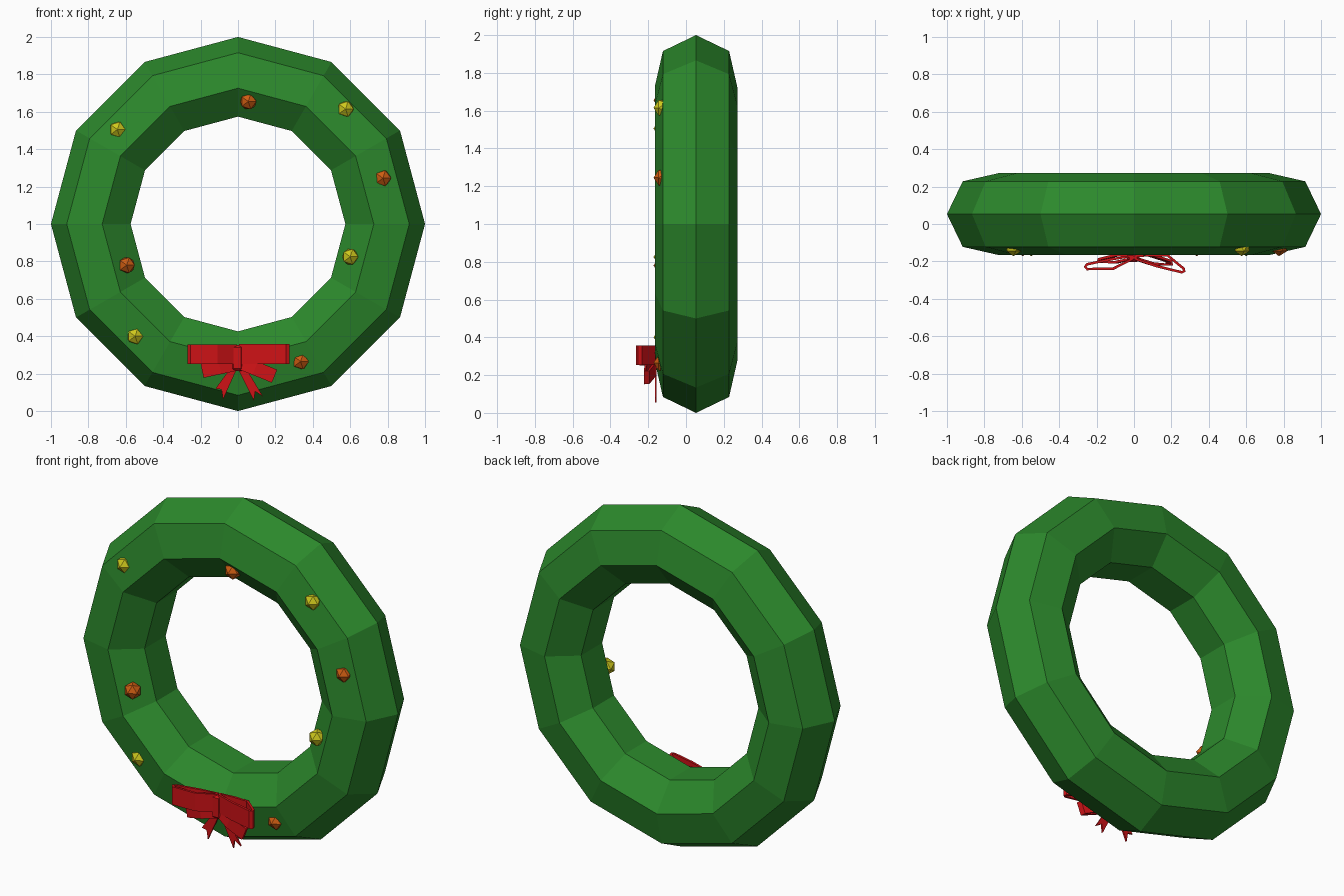
import bpy, bmesh, math
from mathutils import Matrix, Vector

if "Cube" in bpy.data.objects:
    bpy.data.objects.remove(bpy.data.objects["Cube"])


def material(name, rgb):
    m = bpy.data.materials.new(name)
    m.diffuse_color = (*rgb, 1)
    m.use_nodes = True
    m.node_tree.nodes["Principled BSDF"].inputs["Base Color"].default_value = m.diffuse_color
    return m


GREEN = material("green", (0.025, 0.25, 0.025))
RED = material("red", (0.62, 0.006, 0.008))
YELLOW = material("yellow", (0.62, 0.58, 0.012))
ORANGE = material("orange", (0.62, 0.11, 0.006))


def add_object(name, bm, mat, thickness=0):
    bmesh.ops.recalc_face_normals(bm, faces=bm.faces)
    mesh = bpy.data.meshes.new(name)
    bm.to_mesh(mesh)
    bm.free()
    mesh.materials.append(mat)
    ob = bpy.data.objects.new(name, mesh)
    bpy.context.collection.objects.link(ob)
    if thickness:
        mod = ob.modifiers.new("thickness", 'SOLIDIFY')
        mod.thickness = thickness
        mod.offset = 0
    return ob


# Wreath ring: 12 segments around, 7-sided section
bpy.ops.mesh.primitive_torus_add(major_segments=12, minor_segments=7,
                                 major_radius=0.776, minor_radius=0.224,
                                 location=(0, 0.053, 1.0),
                                 rotation=(math.pi / 2, 0, 0))
ring = bpy.context.object
ring.name = "wreath_ring"
ring.data.materials.append(GREEN)

# Berries: low-poly balls half sunk into the front
berries = {
    "yellow_berry": (YELLOW, [(-0.645, 1.505), (0.575, 1.615), (0.60, 0.825), (-0.55, 0.40)]),
    "orange_berry": (ORANGE, [(0.055, 1.655), (0.775, 1.245), (-0.595, 0.78), (0.335, 0.265)]),
}
for name, (mat, spots) in berries.items():
    for x, z in spots:
        bpy.ops.mesh.primitive_ico_sphere_add(subdivisions=1, radius=0.048,
                                              location=(x, -0.124, z),
                                              rotation=(math.pi / 2, 0, 0))
        ob = bpy.context.object
        ob.name = name
        ob.data.materials.append(mat)


# Bow loops: closed ribbon seen from above, swept vertically, tilted about the knot
def ribbon_loop(name, path, z, height, tilt):
    bm = bmesh.new()
    rows = [[bm.verts.new((x, y, z + s * height / 2)) for x, y in path] for s in (-1, 1)]
    n = len(path)
    for i in range(n):
        j = (i + 1) % n
        bm.faces.new((rows[0][i], rows[0][j], rows[1][j], rows[1][i]))
    bmesh.ops.rotate(bm, verts=bm.verts, cent=Vector((0, 0, z)),
                     matrix=Matrix.Rotation(math.radians(tilt), 3, 'Y'))
    add_object(name, bm, RED, 0.014)


ribbon_loop("bow_loop_upper_left",
            [(-0.01, -0.172), (-0.12, -0.188), (-0.25, -0.215), (-0.262, -0.228),
             (-0.25, -0.241), (-0.11, -0.238), (-0.01, -0.188)], 0.303, 0.105, 0)
ribbon_loop("bow_loop_upper_right",
            [(0.01, -0.172), (0.10, -0.166), (0.18, -0.168), (0.265, -0.238),
             (0.269, -0.252), (0.255, -0.258), (0.12, -0.225), (0.01, -0.188)], 0.305, 0.105, 0)
ribbon_loop("bow_loop_lower_left",
            [(0, -0.170), (-0.10, -0.168), (-0.185, -0.188),
             (-0.19, -0.202), (-0.10, -0.205), (0, -0.182)], 0.255, 0.075, -12)
ribbon_loop("bow_loop_lower_right",
            [(0, -0.170), (0.10, -0.168), (0.20, -0.198),
             (0.205, -0.218), (0.10, -0.212), (0, -0.182)], 0.265, 0.075, 22)

# Bow knot: bevelled block
bm = bmesh.new()
bmesh.ops.create_cube(bm, size=1, matrix=Matrix.Translation((-0.004, -0.179, 0.283))
                      @ Matrix.Diagonal((0.066, 0.046, 0.14, 1)))
bmesh.ops.bevel(bm, geom=bm.edges[:], offset=0.014, segments=1, affect='EDGES')
add_object("bow_knot", bm, RED)

# Bow tails: flat strips ending in a swallowtail notch
tails = {
    "bow_tail_left": [(-0.025, 0.25), (-0.12, 0.12), (-0.088, 0.115), (-0.08, 0.062), (0.005, 0.25)],
    "bow_tail_right": [(-0.012, 0.25), (0.085, 0.055), (0.092, 0.105), (0.133, 0.078), (0.03, 0.25)],
}
for name, outline in tails.items():
    bm = bmesh.new()
    bm.faces.new([bm.verts.new((x, -0.16, z)) for x, z in outline])
    add_object(name, bm, RED, 0.01)
